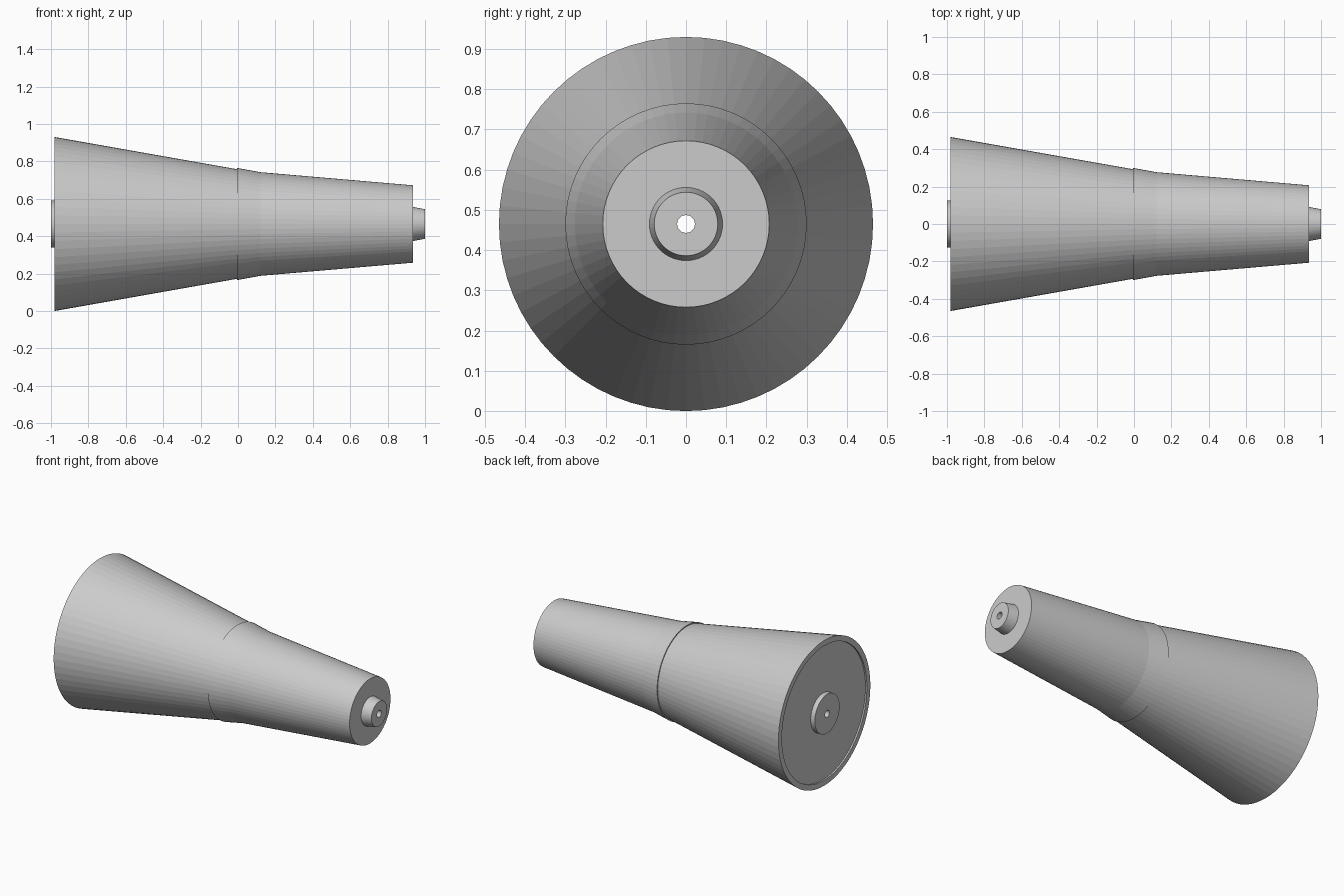
import bpy
import bmesh
from math import cos, sin, tau

SEGMENTS = 64
AXIS_Z = 0.465
BORE = 0.022

cube = bpy.data.objects.get("Cube")
if cube:
    bpy.data.objects.remove(cube, do_unlink=True)

grey = bpy.data.materials.new("light grey")
grey.use_nodes = True
grey.diffuse_color = (0.6, 0.6, 0.6, 1)
grey.node_tree.nodes["Principled BSDF"].inputs["Base Color"].default_value = grey.diffuse_color


def lathe(name, profile):
    """Spin a closed (x, radius) profile about the long horizontal axis."""
    bm = bmesh.new()
    rings = []
    for i in range(SEGMENTS):
        a = tau * i / SEGMENTS
        rings.append([bm.verts.new((x, r * cos(a), r * sin(a))) for x, r in profile])
    count = len(profile)
    for i, ring in enumerate(rings):
        following = rings[(i + 1) % SEGMENTS]
        for j in range(count):
            k = (j + 1) % count
            bm.faces.new((ring[j], ring[k], following[k], following[j]))
    bmesh.ops.recalc_face_normals(bm, faces=bm.faces)
    mesh = bpy.data.meshes.new(name)
    bm.to_mesh(mesh)
    bm.free()
    mesh.materials.append(grey)
    obj = bpy.data.objects.new(name, mesh)
    obj.location.z = AXIS_Z
    bpy.context.collection.objects.link(obj)
    return obj


# Wide flared body with a shallow recess inside its end rim
lathe("flared_body", [(-0.97, BORE), (-0.97, 0.43), (-0.98, 0.43),
                      (-0.98, 0.465), (-0.005, 0.293), (-0.005, BORE)])

# Narrow body, standing slightly proud at the joint
lathe("narrow_body", [(-0.005, BORE), (-0.005, 0.3), (0.12, 0.277),
                      (0.935, 0.207), (0.935, BORE)])

# Bored bosses at both ends
lathe("wide_end_boss", [(-1.0, BORE), (-1.0, 0.125), (-0.97, 0.125), (-0.97, BORE)])
lathe("narrow_end_boss", [(0.935, BORE), (0.935, 0.091), (1.0, 0.079), (1.0, BORE)])
